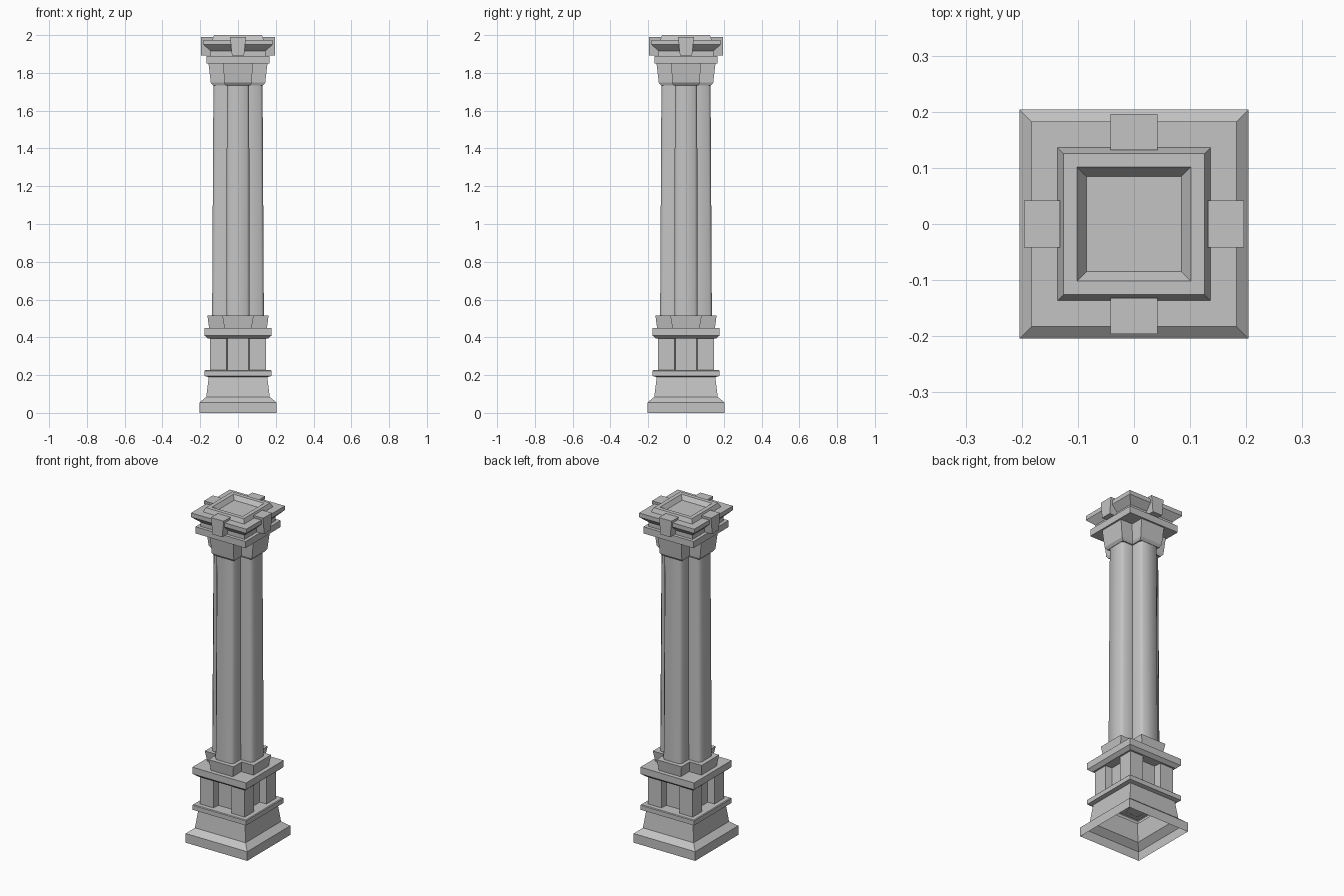
import bpy
import bmesh
import math

cube = bpy.data.objects.get("Cube")
if cube:
    bpy.data.objects.remove(cube, do_unlink=True)

stone = bpy.data.materials.new("grey stone")
stone.use_nodes = True
GREY = (0.55, 0.55, 0.55, 1)
stone.diffuse_color = GREY
bsdf = next(n for n in stone.node_tree.nodes if n.type == 'BSDF_PRINCIPLED')
bsdf.inputs["Base Color"].default_value = GREY
bsdf.inputs["Roughness"].default_value = 0.8


def four_sides(side):
    """Repeat the points of the +x side around the centre."""
    out = []
    for k in range(4):
        c, s = round(math.cos(k * math.pi / 2)), round(math.sin(k * math.pi / 2))
        out += [(x * c - y * s, x * s + y * c) for x, y in side]
    return out


def square(r):
    return four_sides([(r, -r)])


def cross(r, a, c=0):
    """Plus-shaped outline: reach r, arm half width a, chamfer c."""
    if c:
        return four_sides([(a, -a), (r - c, -a), (r, c - a), (r, a - c), (r - c, a)])
    return four_sides([(a, -a), (r, -a), (r, a)])


def loft(name, sections, bottom=False, top=False, smooth=None):
    """Skin between outlines given as (outline, height)."""
    bm = bmesh.new()
    rings = [[bm.verts.new((x, y, z)) for x, y in pts] for pts, z in sections]
    n = len(rings[0])
    for lo, hi in zip(rings, rings[1:]):
        for i in range(n):
            j = (i + 1) % n
            bm.faces.new((lo[i], lo[j], hi[j], hi[i]))
    if bottom:
        bm.faces.new(rings[0][::-1])
    if top:
        bm.faces.new(rings[-1])
    mesh = bpy.data.meshes.new(name)
    bm.to_mesh(mesh)
    bm.free()
    mesh.materials.append(stone)
    ob = bpy.data.objects.new(name, mesh)
    bpy.context.collection.objects.link(ob)
    if smooth:
        bpy.ops.object.select_all(action='DESELECT')
        ob.select_set(True)
        bpy.context.view_layer.objects.active = ob
        bpy.ops.object.shade_smooth_by_angle(angle=math.radians(smooth))
    return ob


def stack(name, profile, **kw):
    """Square moulding from (half width, height) pairs."""
    return loft(name, [(square(r), z) for r, z in profile], **kw)


# Hollow base and the ledge above it
stack("base", [(0.204, 0), (0.204, 0.055), (0.168, 0.085), (0.155, 0.19)])
stack("lower_ledge", [(0.155, 0.19), (0.178, 0.195), (0.178, 0.222),
                      (0.174, 0.226), (0.09, 0.226)])

# Pedestal with a sunken panel in each side
side = [(0.148, -0.148), (0.148, -0.06), (0.105, -0.056), (0.105, 0.056), (0.148, 0.06)]
panel_outline = four_sides(side)
loft("panelled_pedestal", [(panel_outline, 0.225), (panel_outline, 0.4)])
stack("upper_ledge", [(0.158, 0.393), (0.178, 0.41), (0.178, 0.45)], bottom=True, top=True)

# Column foot, clustered shaft and capital
loft("column_foot", [(cross(0.153, 0.072), 0.45), (cross(0.162, 0.083), 0.515)], top=True)
loft("column_shaft", [(cross(0.137, 0.061, 0.013), 0.515),
                      (cross(0.13, 0.059, 0.013), 1.745)], smooth=50)
loft("capital", [(cross(0.132, 0.066), 1.733), (cross(0.144, 0.073), 1.748),
                 (cross(0.156, 0.078), 1.85)], bottom=True)
stack("capital_slab", [(0.166, 1.85), (0.166, 1.89)], bottom=True, top=True)

# Cornice with a raised, sunken top
stack("cornice", [(0.146, 1.89), (0.146, 1.915), (0.178, 1.945), (0.183, 1.95),
                  (0.183, 1.975), (0.136, 1.975), (0.126, 2.0), (0.102, 2.0),
                  (0.085, 1.975)], top=True)

# Tapered brackets on the four sides of the cornice
for k, label in enumerate(("left", "back", "right", "front")):
    def plan(w, inner):
        return [(inner, -w), (0.196, -w), (0.196, w), (inner, w)]
    bracket = loft("bracket_" + label, [(plan(0.032, 0.132), 1.892), (plan(0.042, 0.132), 1.99)],
                   bottom=True, top=True)
    bracket.rotation_euler.z = k * math.pi / 2
